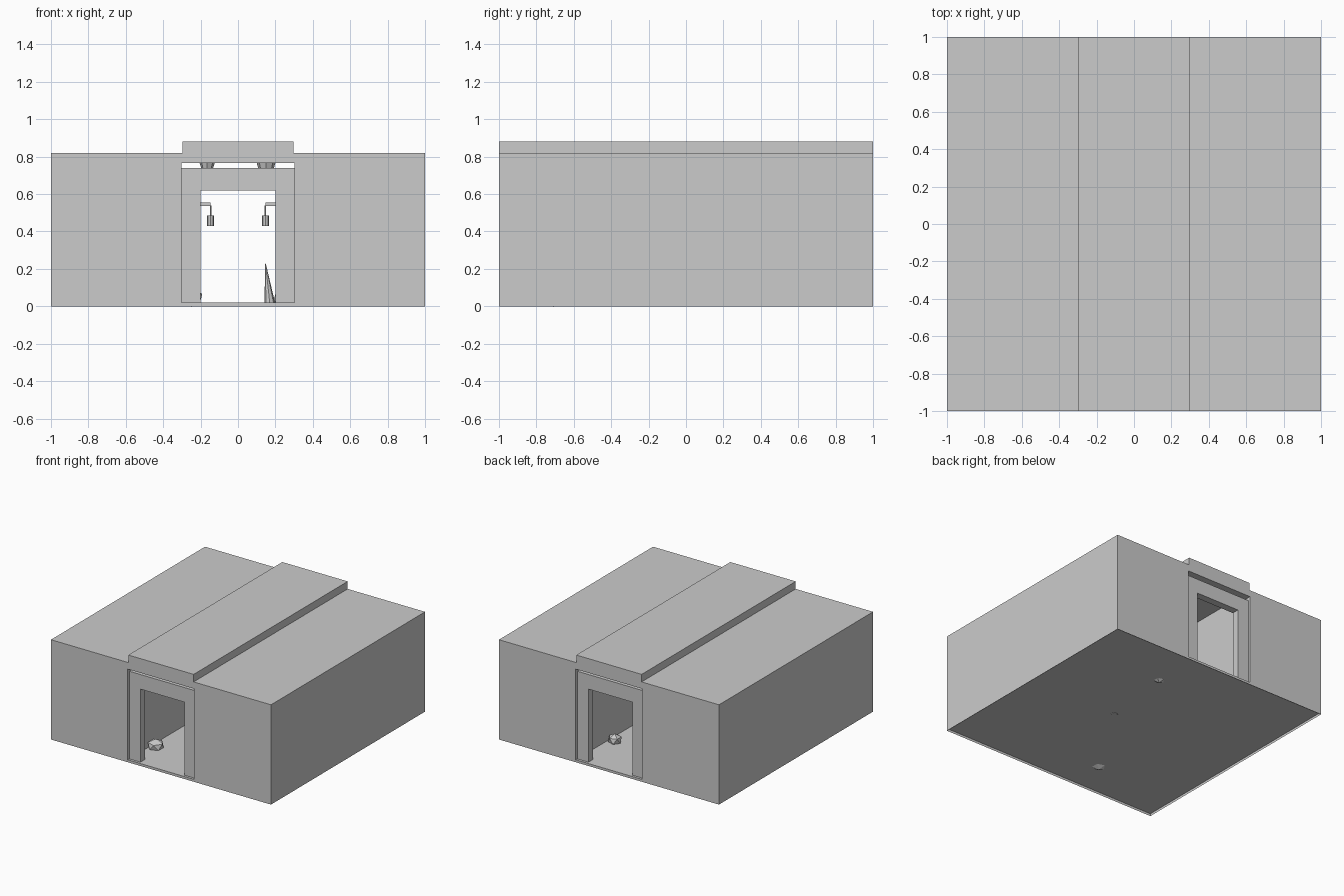
import bpy, bmesh, math
from mathutils import Vector

if "Cube" in bpy.data.objects:
    bpy.data.objects.remove(bpy.data.objects["Cube"])

grey = bpy.data.materials.new("plain_grey")
grey.diffuse_color = (0.6, 0.6, 0.6, 1)
grey.use_nodes = True
grey.node_tree.nodes["Principled BSDF"].inputs["Base Color"].default_value = grey.diffuse_color


def finish(bm, name):
    mesh = bpy.data.meshes.new(name)
    bm.to_mesh(mesh)
    bm.free()
    mesh.materials.append(grey)
    ob = bpy.data.objects.new(name, mesh)
    bpy.context.collection.objects.link(ob)
    return ob


def box(name, lo, hi, open_bottom=False):
    lo, hi = Vector(lo), Vector(hi)
    bm = bmesh.new()
    bmesh.ops.create_cube(bm, size=1)
    for v in bm.verts:
        v.co = Vector([lo[i] + (v.co[i] + 0.5) * (hi[i] - lo[i]) for i in range(3)])
    if open_bottom:
        bm.normal_update()
        bmesh.ops.delete(bm, geom=[f for f in bm.faces if f.normal.z < -0.5],
                         context='FACES')
    return finish(bm, name)


def cone(name, base, tip, r1, r2=0.0, sides=8):
    base, tip = Vector(base), Vector(tip)
    bm = bmesh.new()
    bmesh.ops.create_cone(bm, cap_ends=True, segments=sides, radius1=r1,
                          radius2=r2, depth=1)
    # shear the axis so that the base stays level
    for v in bm.verts:
        t = v.co.z + 0.5
        v.co = base.lerp(tip, t) + Vector((v.co.x, v.co.y, 0))
    bmesh.ops.recalc_face_normals(bm, faces=bm.faces)
    return finish(bm, name)


def rock(name, pos, radius, height):
    bm = bmesh.new()
    bmesh.ops.create_icosphere(bm, subdivisions=1, radius=1)
    for v in bm.verts:
        v.co = Vector((v.co.x * radius, v.co.y * radius, v.co.z * height)) + Vector(pos)
    return finish(bm, name)


W = 0.302   # half width of the passage

# floor tray, hollow underneath
box("floor", (-1, -1, 0), (1, 1, 0.02), open_bottom=True)

# raised roof strip and the ceiling below it
box("roof_strip", (-0.297, -1, 0.82), (0.297, 1, 0.882))
box("ceiling", (-W, -1, 0.815), (W, 1, 0.82))

# solid blocks on both sides of the passage
for s, side in ((-1, "left"), (1, "right")):
    x0, x1 = sorted((s * W, s))
    box(side + "_block", (x0, -1, 0.02), (x1, 1, 0.82))

# recessed end walls with doorway, a slot above and a flush top beam
for s, end in ((-1, "front"), (1, "back")):
    y0, y1 = sorted((s * 0.98, s * 0.92))
    box(end + "_lintel", (-W, y0, 0.62), (W, y1, 0.74))
    for x, side in ((-1, "left"), (1, "right")):
        x0, x1 = sorted((x * 0.2, x * W))
        box(end + "_" + side + "_jamb", (x0, y0, 0.02), (x1, y1, 0.62))
    y0, y1 = sorted((s, s * 0.92))
    box(end + "_beam", (-W, y0, 0.765), (W, y1, 0.815))

# wall lanterns hanging from brackets
for s, side in ((-1, "left"), (1, "right")):
    x = s * 0.146
    x0, x1 = sorted((x, s * W))
    box(side + "_bracket", (x0, -0.012, 0.535), (x1, 0.012, 0.556))
    cone(side + "_cord", (x, 0, 0.48), (x, 0, 0.54), 0.004, 0.004, 6)
    cone(side + "_lantern", (x, 0, 0.43), (x, 0, 0.485), 0.019, 0.019, 8)

# spikes hanging from the ceiling
cone("ceiling_spike_left", (-0.165, -0.3, 0.70), (-0.165, -0.3, 0.815), 0.02, 0.055)
cone("ceiling_spike_right", (0.15, 0.3, 0.70), (0.15, 0.3, 0.815), 0.03, 0.065)

# floor spike and rocks
cone("floor_spike", (0.17, -0.03, 0.015), (0.146, -0.03, 0.24), 0.029)
rock("front_rock", (-0.25, -0.71, 0.045), 0.066, 0.048)
rock("back_rock", (0.24, 0.58, 0.045), 0.056, 0.046)
